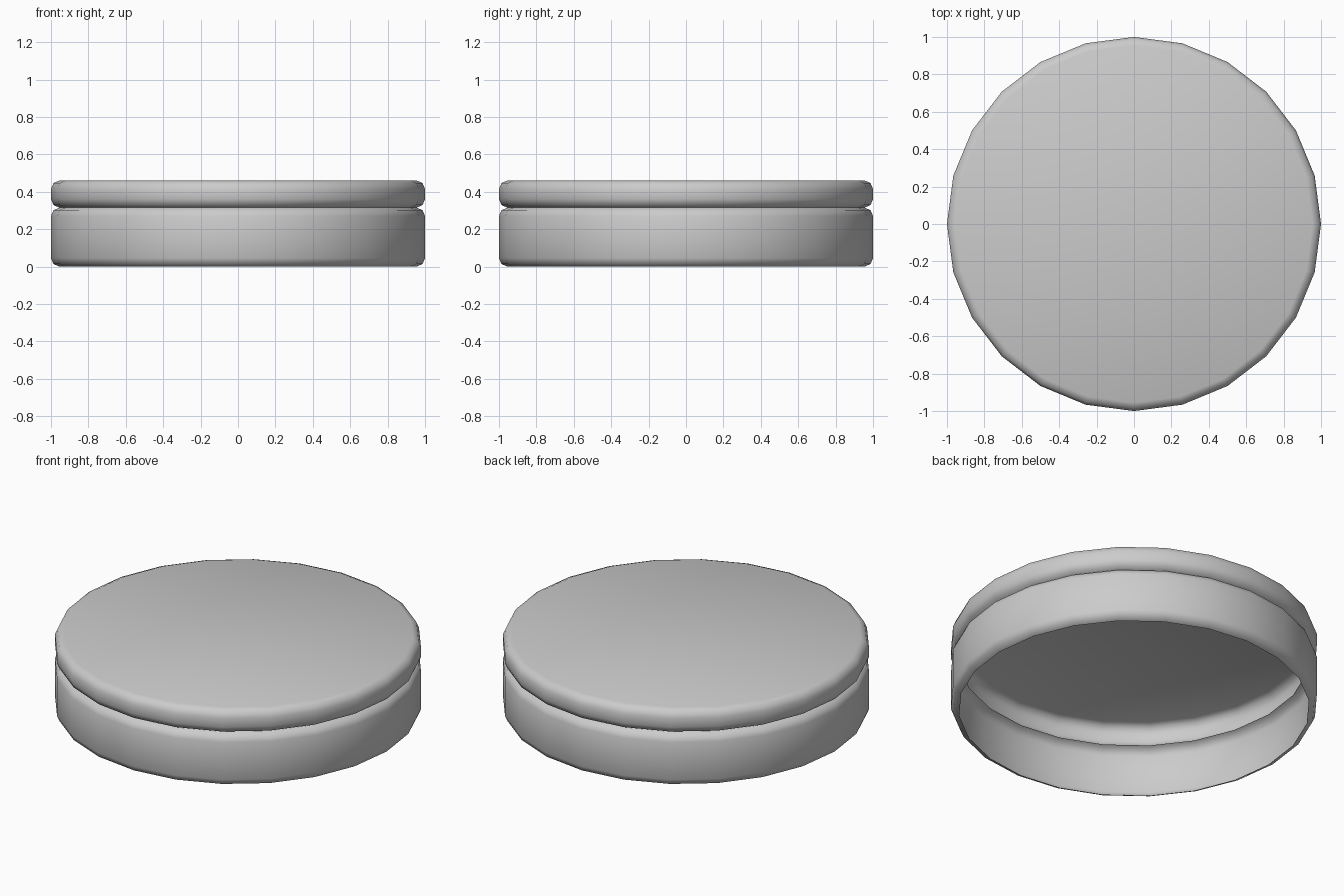
import bpy, bmesh, math

if "Cube" in bpy.data.objects:
    bpy.data.objects.remove(bpy.data.objects["Cube"])

SIDES = 24


def lathe(name, profile, cap_top=False):
    """Revolve (radius, z) points into an open shell, optionally capped on top."""
    bm = bmesh.new()
    rings = []
    for r, z in profile:
        rings.append([bm.verts.new((r * math.cos(2 * math.pi * i / SIDES),
                                    r * math.sin(2 * math.pi * i / SIDES), z))
                      for i in range(SIDES)])
    for low, high in zip(rings, rings[1:]):
        for i in range(SIDES):
            j = (i + 1) % SIDES
            bm.faces.new((low[i], low[j], high[j], high[i]))
    if cap_top:
        bm.faces.new(rings[-1])
    mesh = bpy.data.meshes.new(name)
    bm.to_mesh(mesh)
    bm.free()
    obj = bpy.data.objects.new(name, mesh)
    bpy.context.collection.objects.link(obj)
    bpy.ops.object.select_all(action='DESELECT')
    obj.select_set(True)
    bpy.context.view_layer.objects.active = obj
    bpy.ops.object.shade_smooth_by_angle(angle=math.radians(50))
    return obj


def rounded_band(z0, z1, b, r=1.0):
    """Side profile with rounded lower and upper edges."""
    k = b * 0.3
    return [(r - b, z0), (r - k, z0 + k), (r, z0 + b),
            (r, z1 - b), (r - k, z1 - k), (r - b, z1)]


# Lower band, open underneath
lathe("base_band", rounded_band(0.0, 0.315, 0.045))

# Upper band closed by a flat top
lathe("lid", rounded_band(0.315, 0.46, 0.045), cap_top=True)
